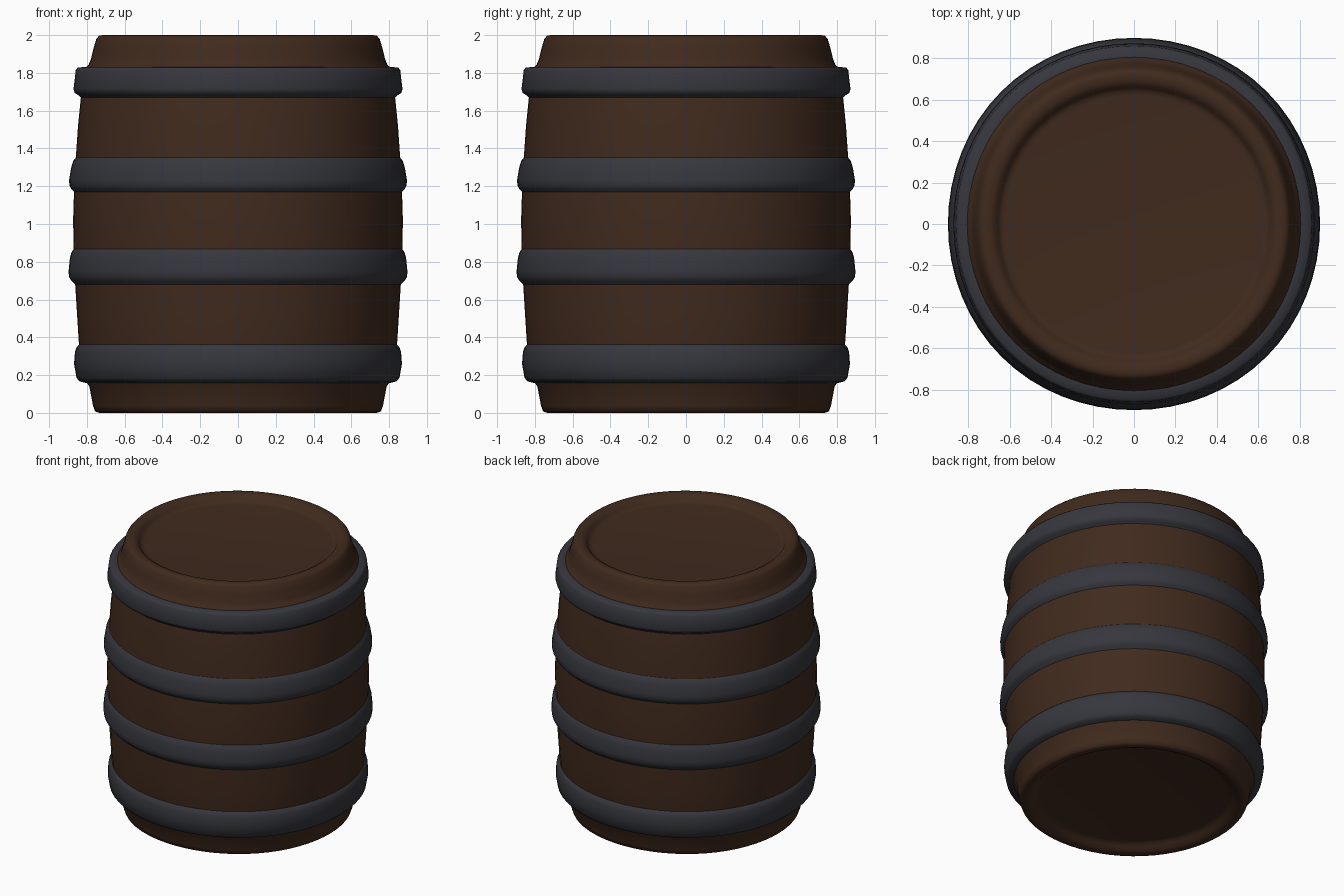
import bpy, bmesh, math

SIDES = 64


def material(name, color):
    m = bpy.data.materials.new(name)
    m.diffuse_color = (*color, 1)
    return m


wood = material("dark brown wood", (0.052, 0.0235, 0.0125))
iron = material("dark grey iron", (0.037, 0.038, 0.047))


def lathe(name, profile, mat):
    """Spin an (r, z) profile, listed from top to bottom, around z."""
    bm = bmesh.new()
    rings = []
    for r, z in profile:
        if r == 0:
            rings.append([bm.verts.new((0, 0, z))] * SIDES)
            continue
        ring = []
        for j in range(SIDES):
            a = 2 * math.pi * j / SIDES
            q = r * (1 + 0.004 * (1 - math.cos(4 * a)))  # slightly fuller diagonals
            ring.append(bm.verts.new((q * math.cos(a), q * math.sin(a), z)))
        rings.append(ring)
    for up, low in zip(rings, rings[1:]):
        for j in range(SIDES):
            k = (j + 1) % SIDES
            corners = []
            for v in (up[j], low[j], low[k], up[k]):
                if v not in corners:
                    corners.append(v)
            bm.faces.new(corners)
    me = bpy.data.meshes.new(name)
    bm.to_mesh(me)
    bm.free()
    me.materials.append(mat)
    ob = bpy.data.objects.new(name, me)
    bpy.context.collection.objects.link(ob)
    bpy.ops.object.select_all(action='DESELECT')
    ob.select_set(True)
    bpy.context.view_layer.objects.active = ob
    bpy.ops.object.shade_smooth_by_angle(angle=math.radians(60))
    return ob


# Wooden body: recessed lid, rounded rim, bulging staves, recessed base
lathe("barrel_body", [
    (0, 1.95), (0.62, 1.95), (0.64, 1.953), (0.655, 1.965), (0.668, 1.985),
    (0.69, 1.997), (0.715, 2.0), (0.735, 1.997), (0.75, 1.98), (0.765, 1.93),
    (0.778, 1.875), (0.79, 1.845), (0.805, 1.83), (0.832, 1.67), (0.847, 1.52),
    (0.858, 1.36), (0.868, 1.18), (0.873, 1.02), (0.87, 0.86), (0.862, 0.68),
    (0.852, 0.52), (0.842, 0.36), (0.805, 0.165), (0.787, 0.14), (0.768, 0.04),
    (0.757, 0.008), (0.735, 0), (0.71, 0.002), (0.688, 0.01), (0.665, 0.03),
    (0.645, 0.045), (0.62, 0.05), (0, 0.05)], wood)

# Four iron hoops, each a soft-edged band blended into the staves
hoops = {
    "top_hoop": [(0.803, 1.831), (0.848, 1.829), (0.859, 1.815), (0.864, 1.77),
                 (0.871, 1.715), (0.864, 1.693), (0.845, 1.682), (0.83, 1.668)],
    "upper_hoop": [(0.858, 1.352), (0.872, 1.335), (0.882, 1.305), (0.894, 1.235),
                   (0.893, 1.205), (0.884, 1.187), (0.868, 1.17)],
    "lower_hoop": [(0.869, 0.868), (0.882, 0.85), (0.89, 0.82), (0.897, 0.75),
                   (0.895, 0.72), (0.884, 0.702), (0.862, 0.68)],
    "bottom_hoop": [(0.841, 0.362), (0.855, 0.347), (0.863, 0.325), (0.868, 0.26),
                    (0.855, 0.185), (0.838, 0.167), (0.804, 0.158)],
}
for name, profile in hoops.items():
    lathe(name, profile, iron)
